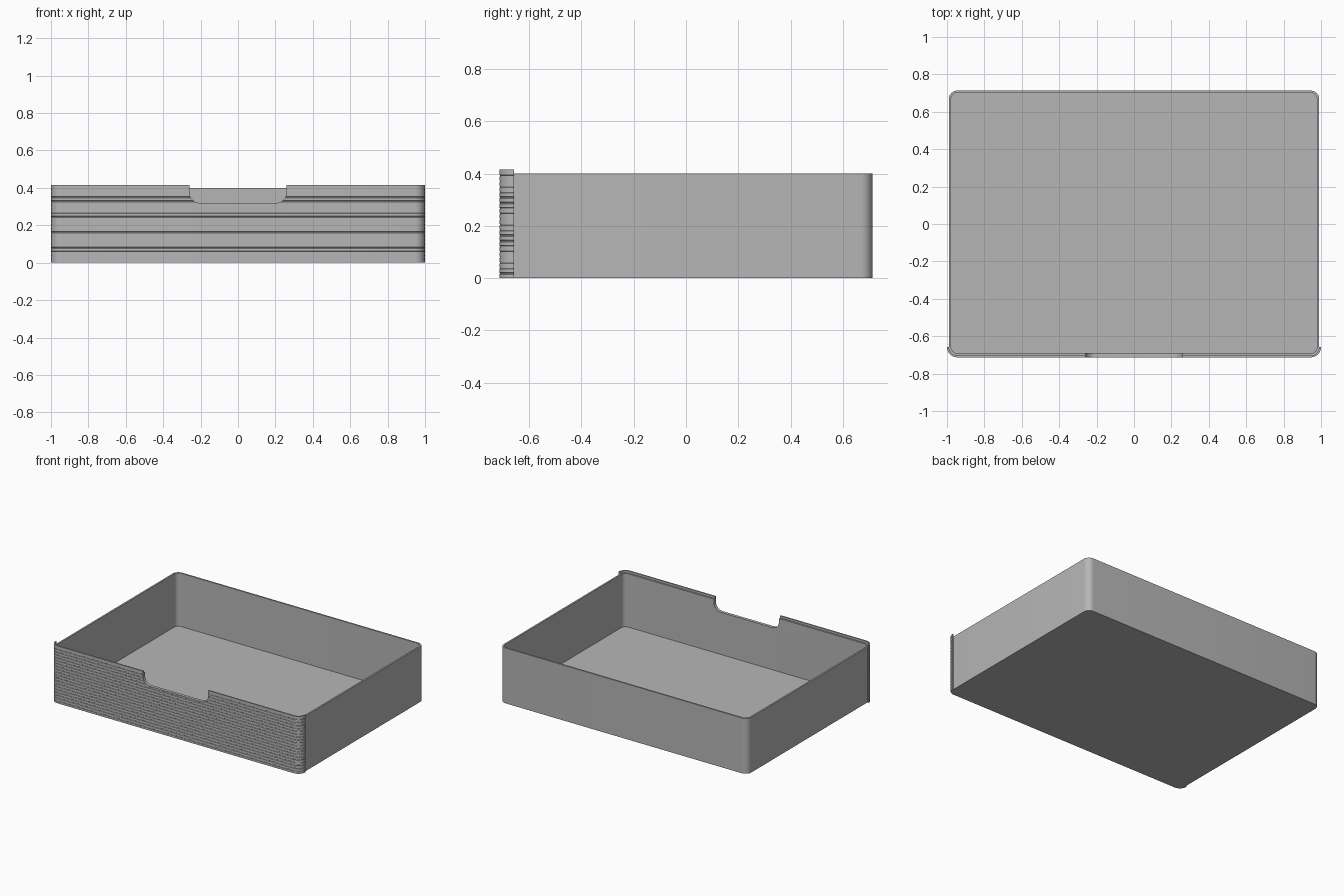
import bpy, bmesh, math

cube = bpy.data.objects.get("Cube")
if cube:
    bpy.data.objects.remove(cube)

CX, CY = 0.945, 0.668          # corner arc centres
FRONT_CY = -0.658
HEIGHT, PANEL_HEIGHT = 0.40, 0.415

grey = bpy.data.materials.new("plain grey")
grey.use_nodes = True
COLOUR = (0.47, 0.47, 0.47, 1)
grey.diffuse_color = COLOUR
grey.node_tree.nodes["Principled BSDF"].inputs["Base Color"].default_value = COLOUR


def corner(cx, cy, start, steps=10):
    """Path stations of a quarter turn: centre and outward direction."""
    return [(cx, cy, math.radians(start + 90 * i / steps)) for i in range(steps + 1)]


def sweep(name, path, profile, closed):
    """Sweep a (radius, height) profile round the path stations."""
    bm = bmesh.new()
    rings = [[bm.verts.new((x + r * math.cos(a), y + r * math.sin(a), z))
              for r, z in profile] for x, y, a in path]
    n, m = len(rings), len(profile)
    for i in range(n if closed else n - 1):
        a, b = rings[i], rings[(i + 1) % n]
        for j in range(m - 1 if closed else m):
            k = (j + 1) % m
            bm.faces.new((a[j], b[j], b[k], a[k]))
    if closed:      # underside and floor
        bm.faces.new([r[0] for r in rings])
        bm.faces.new([r[-1] for r in rings])
    else:           # end faces of an open strip
        bm.faces.new(rings[0])
        bm.faces.new(rings[-1])
    return finish(name, bm)


def finish(name, bm):
    bmesh.ops.recalc_face_normals(bm, faces=bm.faces)
    mesh = bpy.data.meshes.new(name)
    bm.to_mesh(mesh)
    bm.free()
    mesh.materials.append(grey)
    ob = bpy.data.objects.new(name, mesh)
    bpy.context.collection.objects.link(ob)
    return ob


# Thin walled open tray
front_corners = corner(-CX, FRONT_CY, 180) + corner(CX, FRONT_CY, 270)
back_corners = corner(CX, CY, 0) + corner(-CX, CY, 90)
tray = sweep("tray", front_corners + back_corners,
             [(0.045, 0), (0.045, HEIGHT), (0.033, HEIGHT), (0.033, 0.015)], True)

# Front panel wrapping both front corners, with fine horizontal ribs
RIBS = 20
pitch = PANEL_HEIGHT / RIBS
outside = []
for i in range(RIBS):
    z = i * pitch
    outside += [(0.055, z), (0.055, z + pitch * 0.7)]
    if i < RIBS - 1:
        outside += [(0.0535, z + pitch * 0.75), (0.0535, z + pitch * 0.95)]
outside.append((0.055, PANEL_HEIGHT))
panel = sweep("front_panel", front_corners,
              outside + [(0.045, PANEL_HEIGHT), (0.045, 0)], False)

# Finger notch with rounded lower corners
W, BOTTOM, R = 0.26, 0.32, 0.055
outline = [(x + R * math.cos(a), z + R * math.sin(a))
           for x, z, a in corner(R - W, BOTTOM + R, 180) + corner(W - R, BOTTOM + R, 270)]
outline += [(W, 0.6), (-W, 0.6)]
bm = bmesh.new()
face = bm.faces.new([bm.verts.new((x, -0.8, z)) for x, z in outline])
extruded = bmesh.ops.extrude_face_region(bm, geom=[face])["geom"]
bmesh.ops.translate(bm, vec=(0, 0.2, 0),
                    verts=[v for v in extruded if isinstance(v, bmesh.types.BMVert)])
cutter = finish("notch_cutter", bm)
cutter.hide_render = True

for ob in (tray, panel):
    bpy.ops.object.select_all(action="DESELECT")
    ob.select_set(True)
    bpy.context.view_layer.objects.active = ob
    cut = ob.modifiers.new("notch", "BOOLEAN")
    cut.operation = "DIFFERENCE"
    cut.solver = "EXACT"
    cut.object = cutter
    bpy.ops.object.modifier_apply(modifier=cut.name)
    bpy.ops.object.shade_smooth_by_angle(angle=math.radians(30))
bpy.data.objects.remove(cutter)
